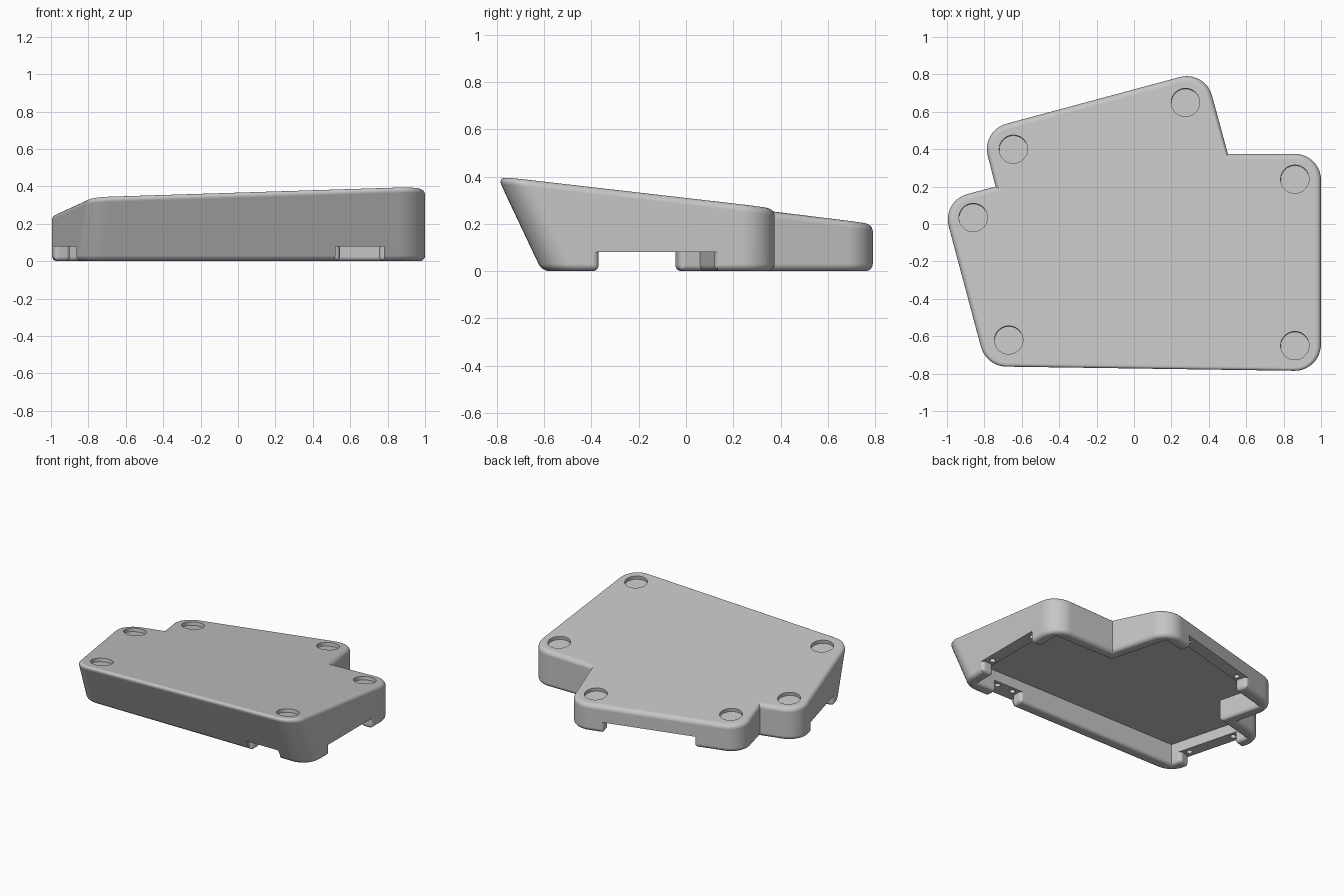
import bpy, bmesh, math
from mathutils import Vector, Matrix

if "Cube" in bpy.data.objects:
    bpy.data.objects.remove(bpy.data.objects["Cube"])

RADIUS, FILLET, FLARE, WALL = 0.14, 0.03, 0.025, 0.09
LEDGE, CEILING = 0.08, 0.155

grey = bpy.data.materials.new("plain grey")
grey.use_nodes = True
grey.diffuse_color = (0.56, 0.56, 0.56, 1)
grey.node_tree.nodes["Principled BSDF"].inputs["Base Color"].default_value = grey.diffuse_color


def top_z(x, y):
    return 0.28 + 0.03 * x - 0.115 * y


def corners(left_z, right_z):
    """Plan corners; the front wall leans outwards with height."""
    left_y, right_y = (-0.61 - 0.47 * z for z in (left_z, right_z))
    pts = [(1, right_y), (1, 0.375), (0.502, 0.375), (0.38, 0.822), (-0.8165, 0.5),
           (-0.74, 0.2), (-1.027, 0.124), (-0.815 - 0.271 * (left_y + 0.67), left_y)]
    return [Vector(p) for p in pts]


def outline(pts, inset, radius, steps=10):
    """Inset a counter-clockwise outline and round its convex corners."""
    ring = []
    for i, p in enumerate(pts):
        a = (p - pts[i - 1]).normalized()
        b = (pts[(i + 1) % len(pts)] - p).normalized()
        n1, n2 = Vector((-a.y, a.x)), Vector((-b.y, b.x))
        miter = (n1 + n2) / (1 + n1.dot(n2))
        turn = math.atan2(a.x * b.y - a.y * b.x, a.dot(b))
        if turn < 0 or radius == 0:
            ring.append(p + miter * inset)
            continue
        for k in range(steps + 1):
            d = Matrix.Rotation(turn * k / steps, 2) @ -n1
            ring.append(p + miter * radius + d * (radius - inset))
    return ring


def loft(name, rings, matrix=Matrix()):
    """Closed solid through matching rings of 3D points."""
    bm = bmesh.new()
    rows = [[bm.verts.new(matrix @ Vector(p)) for p in ring] for ring in rings]
    n = len(rows[0])
    for low, high in zip(rows, rows[1:]):
        for i in range(n):
            j = (i + 1) % n
            bm.faces.new((low[i], low[j], high[j], high[i]))
    bm.faces.new(rows[0][::-1])
    bm.faces.new(rows[-1])
    bmesh.ops.recalc_face_normals(bm, faces=bm.faces)
    mesh = bpy.data.meshes.new(name)
    bm.to_mesh(mesh)
    bm.free()
    mesh.materials.append(grey)
    obj = bpy.data.objects.new(name, mesh)
    bpy.context.collection.objects.link(obj)
    return obj


def at(ring, z):
    return [(p[0], p[1], z) for p in ring]


def rod(name, radius, n, low, high, matrix):
    ring = [(radius * math.cos(math.tau * i / n), radius * math.sin(math.tau * i / n))
            for i in range(n)]
    return loft(name, [at(ring, low), at(ring, high)], matrix)


def fillet(radius, steps=6):
    """Pairs (sideways, along) of a quarter round, from the wall to the rim."""
    turns = [math.pi / 2 * k / steps for k in range(steps + 1)]
    return [(radius * (1 - math.cos(t)), radius * (1 - math.sin(t))) for t in turns]


# Wedge body with rounded lower and upper rims
rings = []
for inset, z in reversed(fillet(FILLET)):
    rings.append(at(outline(corners(z, z), inset, RADIUS), z))
for inset, drop in fillet(FILLET):
    pts = corners(0.345 - drop, 0.4 - drop)
    rings.append([(p.x, p.y, top_z(p.x, p.y) - drop) for p in outline(pts, inset, RADIUS)])
body = loft("case_body", rings)

# Hollow underside with a rounded mouth
floor = corners(0, 0)
rings = [at(outline(floor, WALL - FLARE, 0), -0.1)]
rings += [at(outline(floor, WALL - side, 0), z) for side, z in reversed(fillet(FLARE))]
rings.append(at(outline(floor, WALL, 0), CEILING))
cutters = [loft("cavity_cutter", rings)]


def opening_ring(half):
    """Plan of a wall opening, flared at both wall faces."""
    side = [(half + FLARE, 0.1)]
    side += [(half + s, -v) for s, v in reversed(fillet(FLARE))]
    side += [(half + s, v - WALL) for s, v in fillet(FLARE)]
    side.append((half + FLARE, -WALL - 0.04))
    return side + [(-u, v) for u, v in reversed(side)]


# Openings through the lower walls, each with two ledge holes
for x, y, angle, half in [(1, -0.125, -90, 0.245), (-0.17, 0.672, 15, 0.32),
                          (-0.925, -0.26, 105, 0.217), (0.65, -0.61, 180, 0.105)]:
    place = Matrix.Translation((x, y, 0)) @ Matrix.Rotation(math.radians(angle), 4, 'Z')
    rings = [at(opening_ring(half + FLARE), -0.1)]
    rings += [at(opening_ring(half + s), z) for s, z in reversed(fillet(FLARE))]
    rings.append(at(opening_ring(half), LEDGE))
    cutters.append(loft("opening_cutter", rings, place))
    for s in (-1, 1):
        spot = place @ Matrix.Translation((s * (half - 0.04), -0.05, 0))
        cutters.append(rod("ledge_hole_cutter", 0.02, 16, LEDGE - 0.02, LEDGE + 0.03, spot))

# Round shallow pockets in the sloping top
normal = Vector((-0.03, 0.115, 1)).normalized()
tilt = Vector((0, 0, 1)).rotation_difference(normal).to_matrix().to_4x4()
for x, y in [(0.86, -0.65), (0.86, 0.24), (0.275, 0.65), (-0.645, 0.4),
             (-0.86, 0.035), (-0.67, -0.62)]:
    place = Matrix.Translation((x, y, top_z(x, y))) @ tilt
    cutters.append(rod("pocket_cutter", 0.076, 48, -0.025, 0.1, place))

# Cut everything out of the body
bpy.ops.object.select_all(action='DESELECT')
bpy.context.view_layer.objects.active = body
body.select_set(True)
for cutter in cutters:
    cutter.hide_render = True
    mod = body.modifiers.new("cut", 'BOOLEAN')
    mod.operation, mod.solver, mod.object = 'DIFFERENCE', 'EXACT', cutter
    bpy.ops.object.modifier_apply(modifier=mod.name)
    bpy.data.objects.remove(cutter)

bpy.ops.object.shade_smooth_by_angle(angle=math.radians(30))
weighted = body.modifiers.new("even shading", 'WEIGHTED_NORMAL')
weighted.keep_sharp = True
